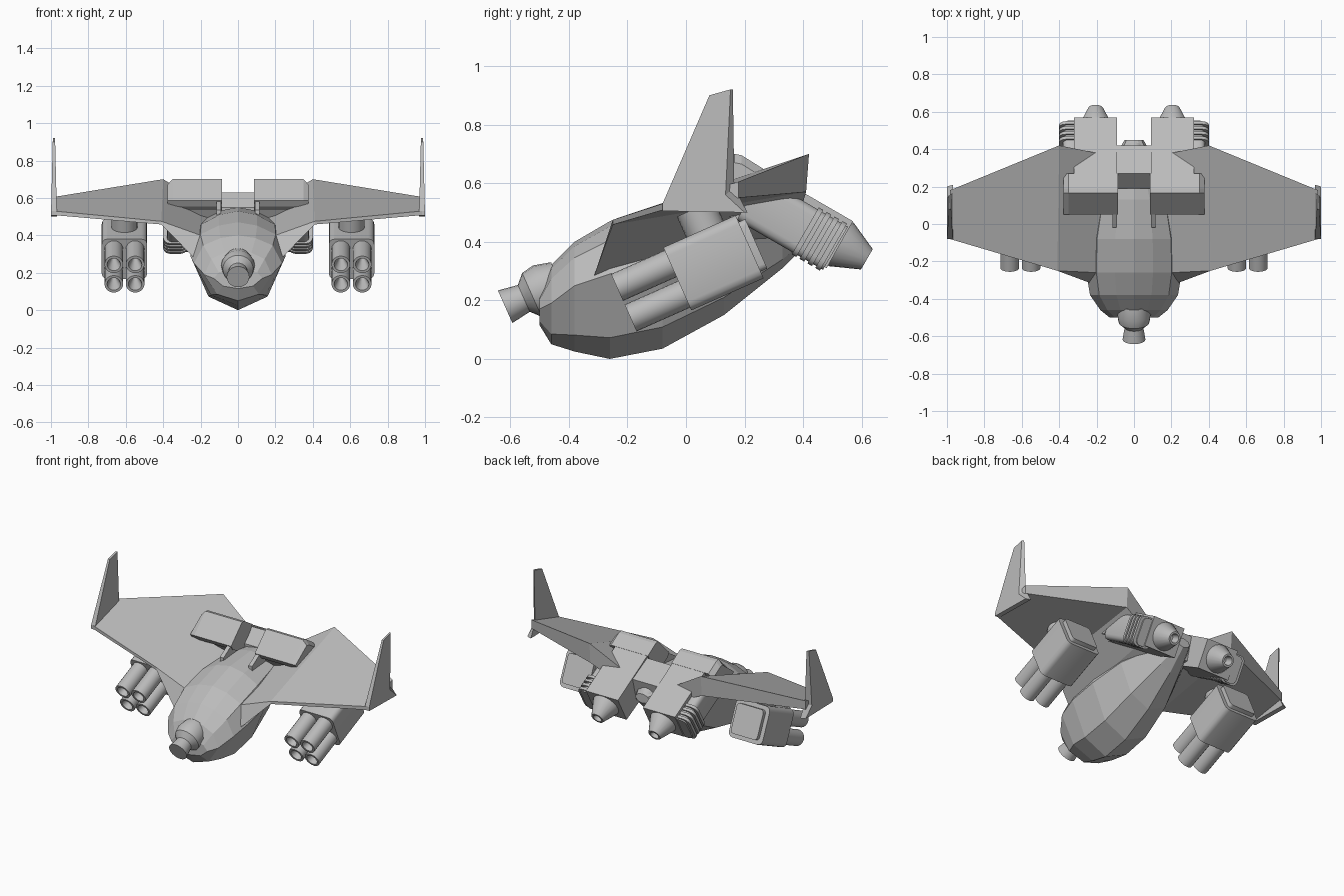
import bpy, bmesh, math
from mathutils import Vector, Matrix

old = bpy.data.objects.get("Cube")
if old:
    bpy.data.objects.remove(old, do_unlink=True)

grey = bpy.data.materials.new("hull_grey")
grey.use_nodes = True
grey.diffuse_color = (0.5, 0.5, 0.5, 1)
grey.node_tree.nodes["Principled BSDF"].inputs["Base Color"].default_value = (0.5, 0.5, 0.5, 1)

PITCH = math.radians(24)      # hull and launcher tilt
DROP = math.radians(-30)      # engine tilt


def finish(name, bm, mirror=False, smooth=False):
    bmesh.ops.recalc_face_normals(bm, faces=bm.faces[:])
    mesh = bpy.data.meshes.new(name)
    bm.to_mesh(mesh)
    bm.free()
    mesh.materials.append(grey)
    ob = bpy.data.objects.new(name, mesh)
    bpy.context.collection.objects.link(ob)
    if smooth:
        bpy.ops.object.select_all(action='DESELECT')
        ob.select_set(True)
        bpy.context.view_layer.objects.active = ob
        bpy.ops.object.shade_smooth_by_angle(angle=math.radians(35))
    if mirror:
        ob.modifiers.new("mirror", 'MIRROR')
    return ob


def loft(name, rings, **kw):
    """Skin a list of equal-length point rings and cap both ends."""
    bm = bmesh.new()
    rows = [[bm.verts.new(p) for p in ring] for ring in rings]
    n = len(rows[0])
    for a, b in zip(rows, rows[1:]):
        for i in range(n):
            bm.faces.new((a[i], a[(i + 1) % n], b[(i + 1) % n], b[i]))
    bm.faces.new(rows[0])
    bm.faces.new(rows[-1])
    return finish(name, bm, **kw)


def prism(name, profile, x0, x1, **kw):
    return loft(name, [[(x, y, z) for y, z in profile] for x in (x0, x1)], **kw)


def lathe(name, centre, angle, profile, sides=20, **kw):
    """Turn (distance, radius) steps about an axis in the side plane."""
    axis = Vector((0, math.cos(angle), math.sin(angle)))
    up = Vector((0, -math.sin(angle), math.cos(angle)))
    rings = []
    for t, r in profile:
        rings.append([Vector(centre) + axis * t + r * (
            Vector((1, 0, 0)) * math.cos(a) + up * math.sin(a))
            for a in (math.tau * i / sides for i in range(sides))])
    return loft(name, rings, smooth=True, **kw)


def box(name, centre, size, angle, bevel):
    """Mirrored, tilted box, rounded only along its length."""
    bm = bmesh.new()
    bmesh.ops.create_cube(bm, size=1, matrix=Matrix.Diagonal((*size, 1)))
    long_edges = [e for e in bm.edges
                  if abs(e.verts[0].co.y - e.verts[1].co.y) > size[1] / 2]
    bmesh.ops.bevel(bm, geom=long_edges, offset=bevel, segments=3, profile=0.5,
                    affect='EDGES')
    bm.transform(Matrix.Translation(centre) @ Matrix.Rotation(angle, 4, 'X'))
    return finish(name, bm, mirror=True, smooth=True)


# Faceted hull: y, bottom, top, half width, height of widest line
stations = [(-.50, .115, .22, .13, .17), (-.46, .05, .32, .18, .19), (-.38, .025, .40, .235, .25),
            (-.26, .0, .47, .255, .29), (-.08, .035, .53, .25, .33), (.13, .15, .55, .21, .39),
            (.33, .31, .54, .12, .43), (.45, .43, .49, .05, .46)]
rings = []
for y, low, top, w, mid in stations:
    half = [(.4 * w, top - .1 * (top - mid)), (.79 * w, mid + .64 * (top - mid)),
            (w, mid), (.62 * w, low + .25 * (mid - low))]
    rings.append([(0, y, top)] + [(x, y, z) for x, z in half] + [(0, y, low)]
                 + [(-x, y, z) for x, z in reversed(half)])
loft("hull", rings)

# Cranked wing: front top, rear top, rear bottom, front bottom at each station
loft("wing", [
    [(.08, -.24, .36), (.06, .36, .50), (.06, .36, .40), (.10, -.32, .24)],
    [(.20, -.26, .40), (.20, .38, .575), (.20, .38, .47), (.235, -.315, .28)],
    [(.41, -.25, .475), (.40, .42, .70), (.40, .41, .57), (.41, -.25, .458)],
    [(.985, -.08, .53), (.985, .18, .605), (.985, .18, .55), (.985, -.08, .508)]], mirror=True)

# Upright wing tip fin, thinner toward the top, rear edge slanted outward
fin_inner = [(-.08, .505), (-.08, .53), (.08, .90), (.16, .92), (.165, .585), (.21, .50)]
fin_outer = fin_inner[:3] + [(.152, .92), (.135, .56), (.20, .50)]
loft("tip_fin", [
    [(.968 + .01 * max(0, z - .5) / .42, y, z) for y, z in fin_inner],
    [(1 - .01 * max(0, z - .5) / .42, y, z) for y, z in fin_outer]], mirror=True)

# Nose turret with a short barrel
lathe("nose_turret", (0, -.485, .237), PITCH + math.pi,
      [(-.06, .075), (0, .09), (.045, .082), (.075, .05), (.145, .061)])

# Engine housings with wide intake hood
prism("engine_housing", [(.08, .58), (.18, .695), (.57, .47), (.48, .31), (.14, .49)],
      .09, .32, mirror=True)
loft("intake_hood", [[(x, y, z) for y, z in
     [(.05, .585), (.165, .70 - s), (.19, .695 - s), (.27, .645 - s), (.18, .50), (.07, .555)]]
     for x, s in ((.085, 0), (.35, 0), (.378, .03))], mirror=True)
prism("intake_wall", [(-.02, .50), (-.02, .535), (.06, .585), (.2, .58), (.2, .48)],
      .09, .116, mirror=True)

# Side pods with cooling ribs
along = Vector((0, math.cos(DROP), math.sin(DROP)))
start = Vector((.335, .22, .545))
box("side_pod", start + along * .165, (.09, .34, .17), DROP, .03)
for i in range(4):
    box("cooling_rib", start + along * (.225 + .031 * i), (.13, .018, .185), DROP, .035)

# Exhaust nozzles with recessed outlet
lathe("exhaust_nozzle", (.205, .505, .405), DROP,
      [(-.02, .085), (.03, .085), (.13, .04), (.13, .028), (.08, .02)], mirror=True)

# Spine block and tail stub between the engines
prism("spine_block", [(.19, .55), (.27, .63), (.42, .55), (.38, .40), (.2, .4)], -.095, .095)
lathe("tail_stub", (0, .345, .49), DROP, [(0, .055), (.07, .055), (.10, .035)])

# Underwing launchers: body, back plate, pylon and four tubes
ahead = Vector((0, math.cos(PITCH), math.sin(PITCH)))
above = Vector((0, -math.sin(PITCH), math.cos(PITCH)))
face = Vector((.607, -.025, .275))
box("launcher_body", face + ahead * .13, (.243, .27, .235), PITCH, .032)
box("launcher_back_plate", face + ahead * .275, (.19, .03, .185), PITCH, .02)
lathe("launcher_pylon", face + ahead * .15 + above * .09, PITCH + math.pi / 2,
      [(0, .07), (.105, .07)], mirror=True)
for dx in (-.057, .057):
    for dz in (-.057, .057):
        lathe("launch_tube", face + Vector((dx, 0, 0)) + above * dz - ahead * .205, PITCH,
              [(.12, .004), (0, .036), (0, .05), (.24, .05)], mirror=True)
